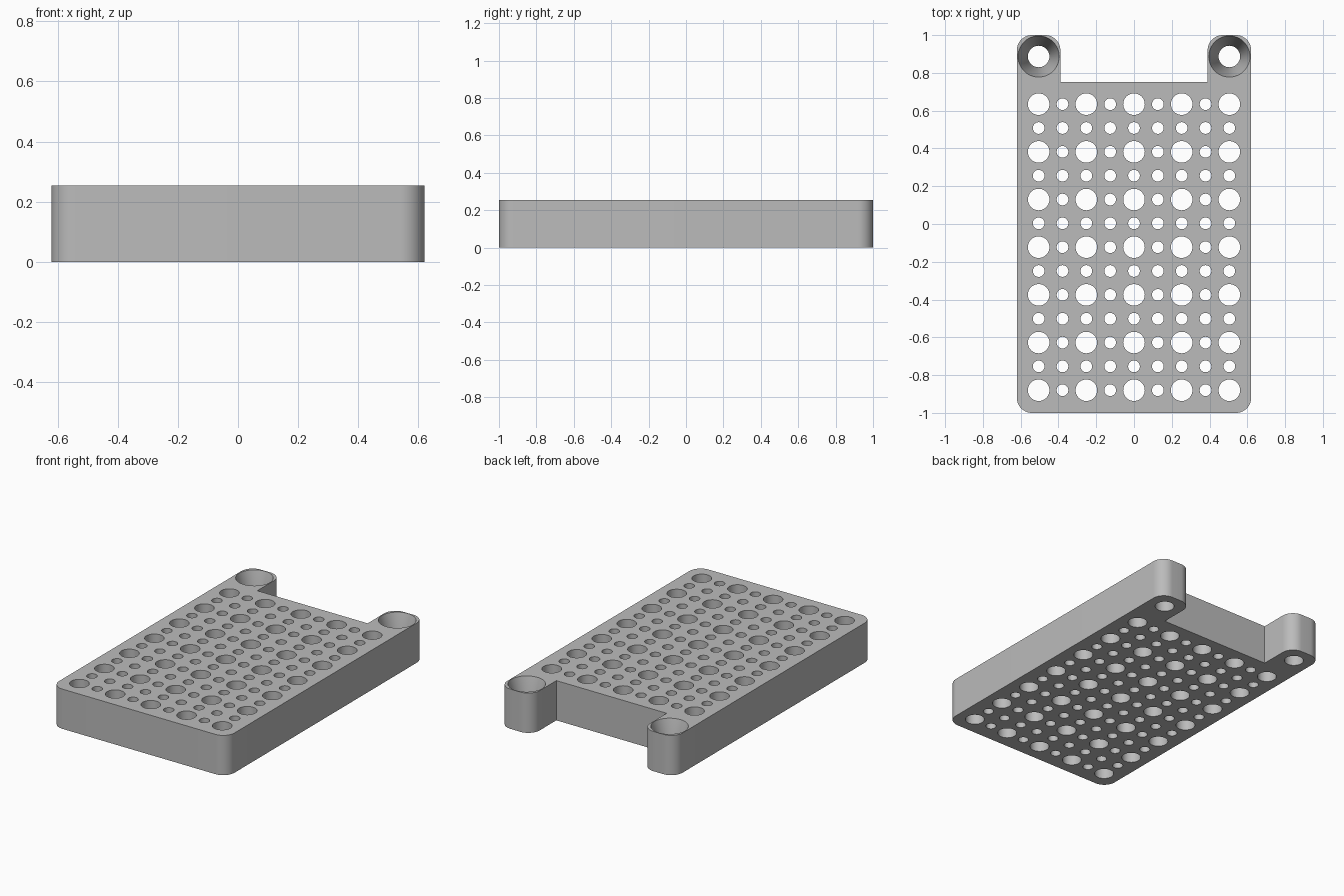
import bpy, bmesh, math
from mathutils import Vector

cube = bpy.data.objects.get("Cube")
if cube:
    bpy.data.objects.remove(cube, do_unlink=True)

HEIGHT = 0.254
HALF_W = 0.62
PITCH = 0.1262
LAST_Y = -0.88
BIG, SMALL, SINK = 0.057, 0.031, 0.109
ROUND = 0.08

grey = bpy.data.materials.new("plain grey")
grey.use_nodes = True
colour = (0.5, 0.5, 0.5, 1)
grey.diffuse_color = colour
grey.node_tree.nodes["Principled BSDF"].inputs["Base Color"].default_value = colour


def make_object(name, bm):
    bmesh.ops.recalc_face_normals(bm, faces=bm.faces)
    mesh = bpy.data.meshes.new(name)
    bm.to_mesh(mesh)
    bm.free()
    mesh.materials.append(grey)
    obj = bpy.data.objects.new(name, mesh)
    bpy.context.collection.objects.link(obj)
    return obj


def arc(x, y, start, steps=14):
    """Quarter circle of points, counter-clockwise from the start angle."""
    angles = [math.radians(start + 90 * i / steps) for i in range(steps + 1)]
    return [(x + ROUND * math.cos(a), y + ROUND * math.sin(a)) for a in angles]


def lathe(bm, x, y, profile, sides):
    """Closed turned solid from (radius, height) pairs."""
    rings = []
    for r, z in profile:
        rings.append([bm.verts.new((x + r * math.cos(math.tau * i / sides),
                                    y + r * math.sin(math.tau * i / sides), z))
                      for i in range(sides)])
    for low, high in zip(rings, rings[1:]):
        for i in range(sides):
            j = (i + 1) % sides
            bm.faces.new((low[i], low[j], high[j], high[i]))
    bm.faces.new(rings[0][::-1])
    bm.faces.new(rings[-1])


# Plate outline: right half, from the front corner round the rear lug
TAB_IN, NOTCH_Y = 0.39, 0.752
half = (arc(HALF_W - ROUND, -1 + ROUND, -90)
        + arc(HALF_W - ROUND, 1 - ROUND, 0)
        + arc(TAB_IN + ROUND, 1 - ROUND, 90)
        + [(TAB_IN, NOTCH_Y)])
outline = half + [(-x, y) for x, y in reversed(half)]

bm = bmesh.new()
base = bm.faces.new([bm.verts.new((x, y, 0)) for x, y in outline])
body = bmesh.ops.extrude_face_region(bm, geom=[base])["geom"]
bmesh.ops.translate(bm, vec=Vector((0, 0, HEIGHT)),
                    verts=[v for v in body if isinstance(v, bmesh.types.BMVert)])
plate = make_object("perforated_plate", bm)

# Grid of alternating large and small through holes
bm = bmesh.new()
for col in range(9):
    for row in range(13):
        large = col % 2 == 0 and row % 2 == 0
        r = BIG if large else SMALL
        lathe(bm, (col - 4) * PITCH, LAST_Y + row * PITCH,
              [(r, -0.05), (r, HEIGHT + 0.05)], 40 if large else 28)

# Countersunk screw holes in the two lugs
for side in (-1, 1):
    lathe(bm, side * 4 * PITCH, LAST_Y + 14 * PITCH,
          [(BIG, -0.05), (BIG, 0.06), (SINK, HEIGHT), (SINK, HEIGHT + 0.05)], 48)
cutter = make_object("hole_cutter", bm)
cutter.hide_render = True

# Cut the holes and shade
cut = plate.modifiers.new("holes", 'BOOLEAN')
cut.operation = 'DIFFERENCE'
cut.solver = 'EXACT'
cut.object = cutter
bpy.ops.object.select_all(action='DESELECT')
bpy.context.view_layer.objects.active = plate
plate.select_set(True)
bpy.ops.object.modifier_apply(modifier=cut.name)
bpy.data.objects.remove(cutter, do_unlink=True)
bpy.ops.object.shade_smooth_by_angle(angle=math.radians(30))
